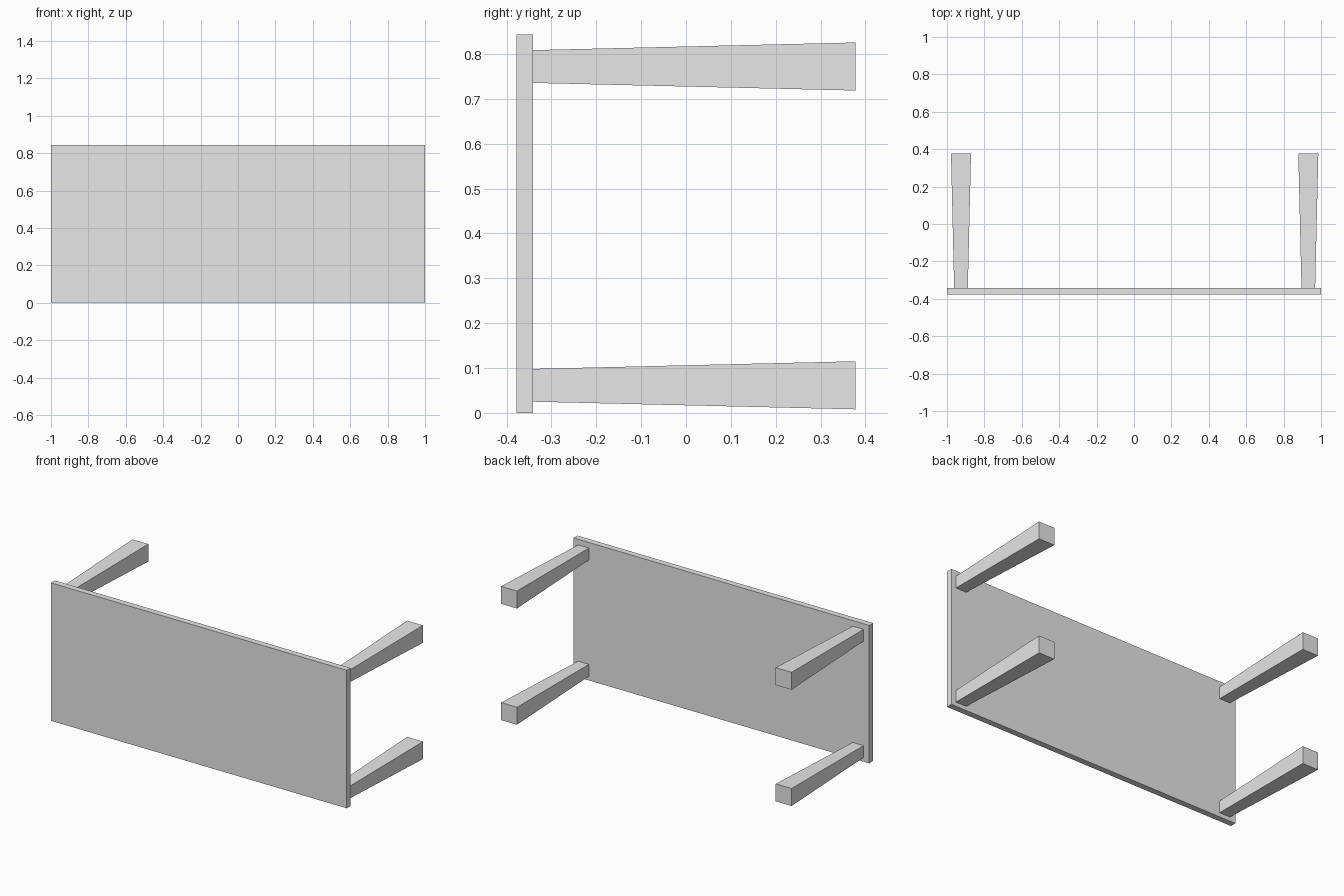
import bpy
import bmesh

cube = bpy.data.objects.get("Cube")
if cube:
    bpy.data.objects.remove(cube, do_unlink=True)

# Single plain grey
grey = bpy.data.materials.new("light_grey")
grey.use_nodes = True
grey.diffuse_color = (0.8, 0.8, 0.8, 1)
grey.node_tree.nodes["Principled BSDF"].inputs["Base Color"].default_value = (0.8, 0.8, 0.8, 1)


def tapered_box(name, x, z, y0, y1, half0, half1):
    """Box along y; half0 and half1 are the (x, z) half sizes at y0 and y1."""
    bm = bmesh.new()
    bmesh.ops.create_cube(bm, size=2)
    for v in bm.verts:
        y, (hx, hz) = (y0, half0) if v.co.y < 0 else (y1, half1)
        v.co = (x + v.co.x * hx, y, z + v.co.z * hz)
    mesh = bpy.data.meshes.new(name)
    bm.to_mesh(mesh)
    bm.free()
    mesh.materials.append(grey)
    obj = bpy.data.objects.new(name, mesh)
    bpy.context.collection.objects.link(obj)
    return obj


FRONT, JOIN, BACK = -0.378, -0.341, 0.378

# Table top, standing on its long edge
tapered_box("table_top", 0, 0.4215, FRONT, JOIN, (1, 0.4215), (1, 0.4215))

# Four square legs, widening towards their free ends
for side, x in (("right", -0.925), ("left", 0.932)):
    for level, z in (("lower", 0.0615), ("upper", 0.772)):
        tapered_box(f"{level}_{side}_leg", x, z, JOIN, BACK,
                    (0.0365, 0.0365), (0.0535, 0.0535))
